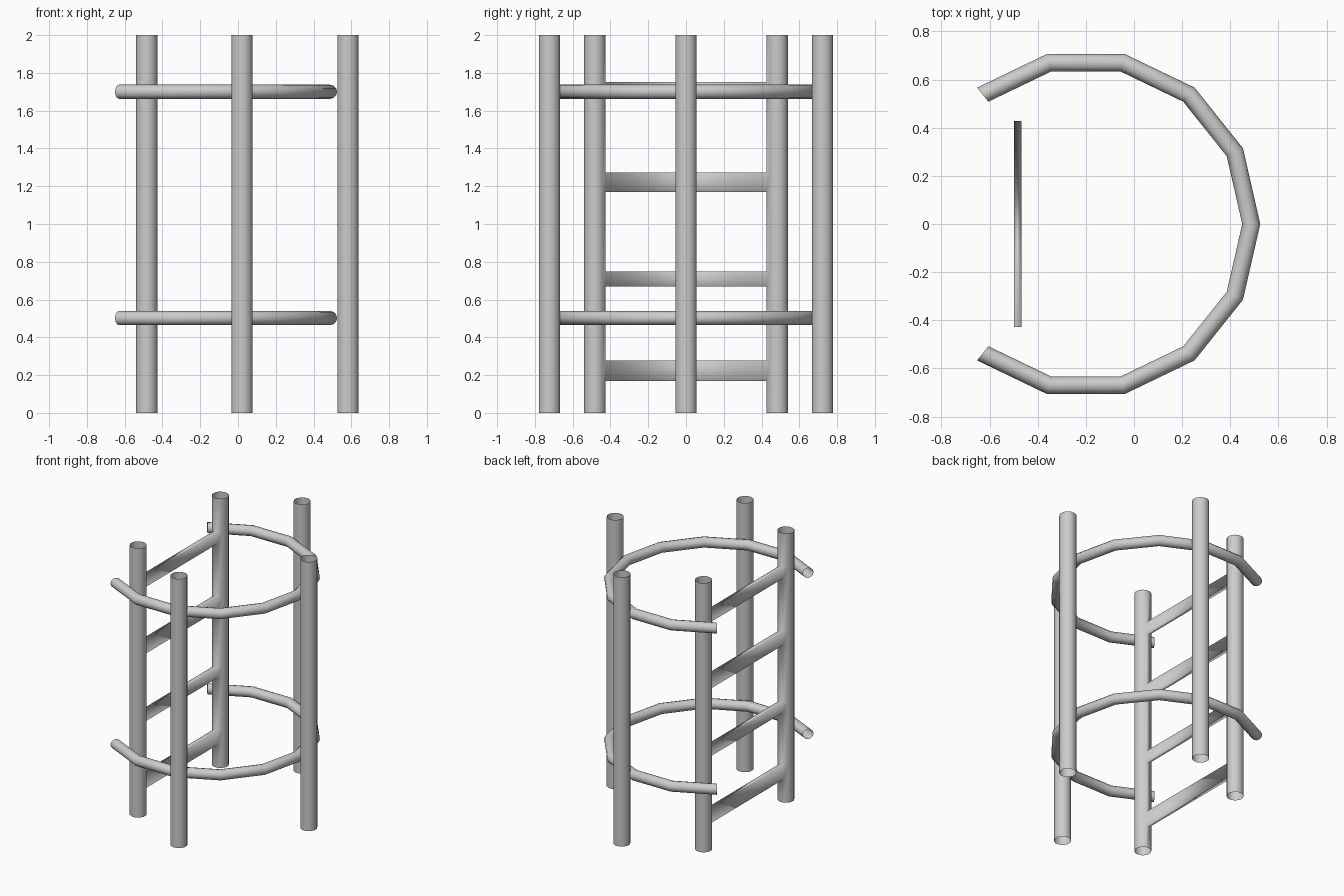
import bpy, bmesh
from math import cos, sin, pi

if "Cube" in bpy.data.objects:
    bpy.data.objects.remove(bpy.data.objects["Cube"])

SIDES, R, H = 12, 0.058, 2.0


def finish(name, bm):
    bmesh.ops.recalc_face_normals(bm, faces=bm.faces[:])
    me = bpy.data.meshes.new(name)
    bm.to_mesh(me)
    bm.free()
    for p in me.polygons:
        p.use_smooth = True
    ob = bpy.data.objects.new(name, me)
    bpy.context.collection.objects.link(ob)
    return ob


def tube(bm, x, y, levels, hole_side=None, hole_bands=()):
    """Open-ended upright tube; faces of one side can be left out for rungs."""
    rows = [[bm.verts.new((x + R * cos((i + .5) * 2 * pi / SIDES),
                           y + R * sin((i + .5) * 2 * pi / SIDES), z))
             for i in range(SIDES)] for z in levels]
    for k in range(len(rows) - 1):
        for i in range(SIDES):
            if i == hole_side and k in hole_bands:
                continue
            j = (i + 1) % SIDES
            bm.faces.new((rows[k][i], rows[k][j], rows[k + 1][j], rows[k + 1][i]))
    return rows


# Ladder: two stiles with rungs bridged between their inner facets
rungs = [(0.17, 0.278), (0.668, 0.749), (1.17, 1.272), (1.665, 1.751)]
levels = [0] + [z for r in rungs for z in r] + [H]
bands = [1, 3, 5, 7]
bm = bmesh.new()
a = tube(bm, -0.483, -0.483, levels, 2, bands)
b = tube(bm, -0.483, 0.483, levels, 8, bands)
for k in bands:
    la = [a[k][2], a[k][3], a[k + 1][3], a[k + 1][2]]
    lb = [b[k][9], b[k][8], b[k + 1][8], b[k + 1][9]]
    for i in range(4):
        j = (i + 1) % 4
        bm.faces.new((la[i], la[j], lb[j], lb[i]))
finish("ladder", bm)

# Free-standing outer posts
for name, x, y in (("front_post", 0.021, -0.723), ("back_post", 0.021, 0.723),
                   ("right_post", 0.582, 0)):
    bm = bmesh.new()
    tube(bm, x, y, (0, H))
    finish(name, bm)

# Safety hoops: open part of a 14-segment torus
for name, z in (("lower_hoop", 0.502), ("upper_hoop", 1.70)):
    bm = bmesh.new()
    rows = []
    for k in range(-5, 6):
        t = k * 2 * pi / 14
        row = []
        for i in range(SIDES):
            p = i * 2 * pi / SIDES
            d = 0.687 + 0.0375 * cos(p)
            row.append(bm.verts.new((-0.2 + d * cos(t), d * sin(t), z + 0.0375 * sin(p))))
        rows.append(row)
    for r, s in zip(rows, rows[1:]):
        for i in range(SIDES):
            j = (i + 1) % SIDES
            bm.faces.new((r[i], s[i], s[j], r[j]))
    finish(name, bm)
